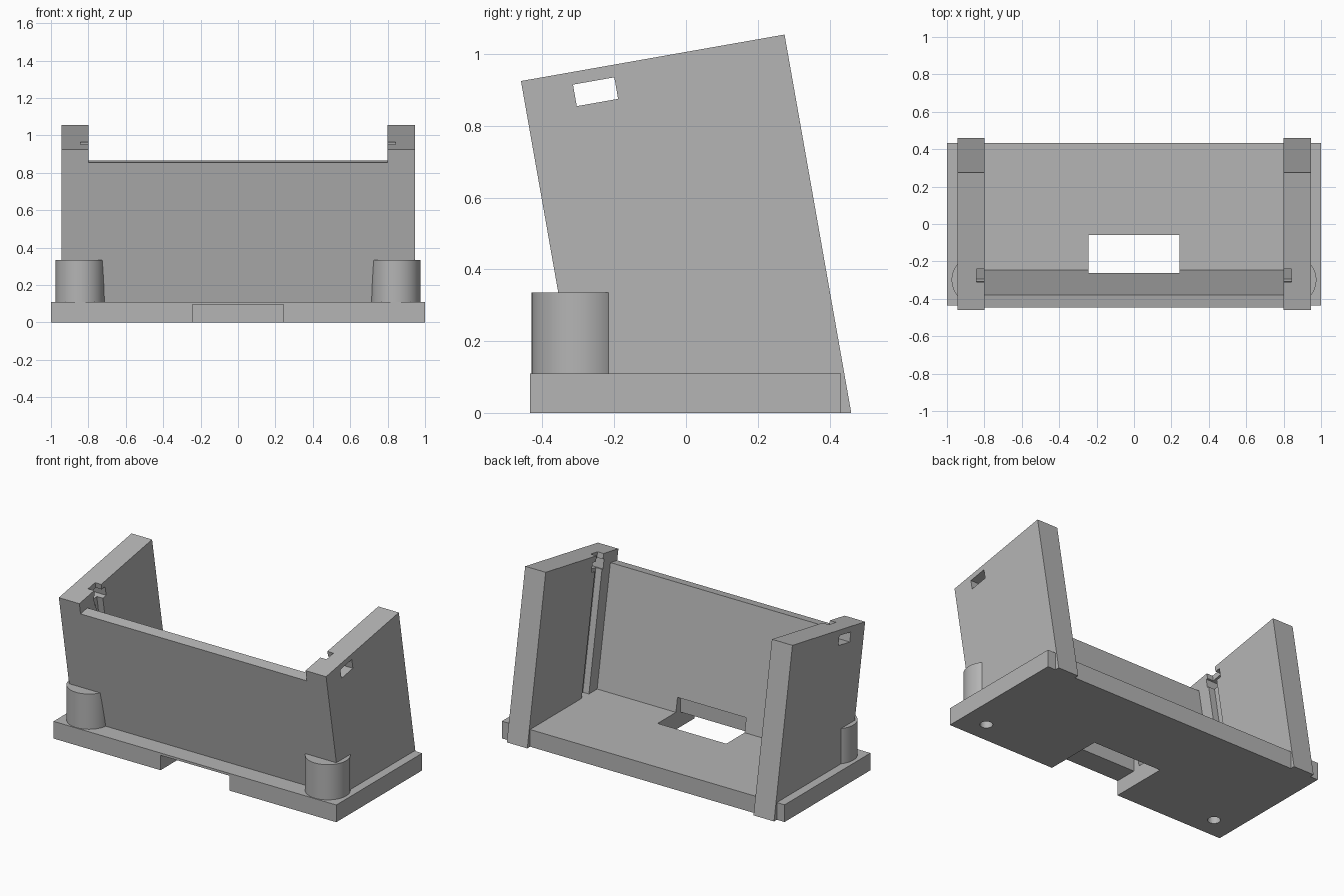
import bpy, bmesh, math
from mathutils import Matrix

old = bpy.data.objects.get("Cube")
if old:
    bpy.data.objects.remove(old, do_unlink=True)

GREY = (0.46, 0.46, 0.46, 1)
mat = bpy.data.materials.new("matte grey")
mat.use_nodes = True
mat.diffuse_color = GREY
mat.node_tree.nodes["Principled BSDF"].inputs["Base Color"].default_value = GREY

TILT = math.radians(10)
C, S = math.cos(TILT), math.sin(TILT)
INNER, OUTER = 0.8, 0.945      # side wall faces
FLOOR = 0.11                   # top of the base plate
DEPTH = 0.746                  # wall depth across the tilt
POST_X, POST_Y, POST_R = 0.844, -0.299, 0.131


def tilted(u, d):
    """Point u behind the leaning front face and d below its top edge."""
    return (-0.46 + C * u + S * d, 0.925 + S * u - C * d)


def at_height(u, z):
    return tilted(u, (0.925 + S * u - z) / C)


def finish(bm, name):
    bmesh.ops.recalc_face_normals(bm, faces=bm.faces)
    mesh = bpy.data.meshes.new(name)
    bm.to_mesh(mesh)
    bm.free()
    mesh.materials.append(mat)
    ob = bpy.data.objects.new(name, mesh)
    bpy.context.collection.objects.link(ob)
    return ob


def prism(name, profile, x0, x1):
    """Extrude a side profile of (y, z) points along x."""
    bm = bmesh.new()
    face = bm.faces.new([bm.verts.new((x0, y, z)) for y, z in profile])
    ext = bmesh.ops.extrude_face_region(bm, geom=[face])
    moved = [g for g in ext["geom"] if isinstance(g, bmesh.types.BMVert)]
    bmesh.ops.translate(bm, verts=moved, vec=(x1 - x0, 0, 0))
    return finish(bm, name)


def box(name, x0, x1, y0, y1, z0, z1):
    return prism(name, [(y0, z0), (y1, z0), (y1, z1), (y0, z1)], x0, x1)


def cylinder(name, x, y, r, z0, z1):
    bm = bmesh.new()
    bmesh.ops.create_cone(bm, cap_ends=True, segments=64, radius1=r, radius2=r,
                          depth=z1 - z0,
                          matrix=Matrix.Translation((x, y, (z0 + z1) / 2)))
    return finish(bm, name)


def cut(ob, cutters):
    for c in cutters:
        mod = ob.modifiers.new("cut", "BOOLEAN")
        mod.operation, mod.solver, mod.object = "DIFFERENCE", "EXACT", c
        bpy.context.view_layer.objects.active = ob
        bpy.ops.object.modifier_apply(modifier=mod.name)


# Main parts
base = box("base_plate", -1, 1, -0.435, 0.432, 0, FLOOR)
panel = prism("front_panel", [tilted(0, 0.071), tilted(0.07, 0.071),
                              at_height(0.07, 0.1), at_height(0, 0.1)],
              -INNER, INNER)

# Cable notch under the front and its opening up behind the panel
notch = box("notch_cutter", -0.243, 0.243, -0.6, -0.06, -0.1, 0.095)
opening = box("opening_cutter", -0.243, 0.243, -0.29, -0.06, -0.1, 0.2)
# Space between the walls, used to trim the posts
cavity = prism("cavity_cutter", [tilted(0.04, 0), tilted(0.9, 0),
                                 at_height(0.9, FLOOR - 0.05),
                                 at_height(0.04, FLOOR - 0.05)], -INNER, INNER)
cutters = [notch, opening, cavity]
cut(base, [notch, opening])
cut(panel, [opening])

for side, sx in (("left", 1), ("right", -1)):
    wall = prism(side + "_side_wall",
                 [tilted(0, 0), tilted(DEPTH, 0), at_height(DEPTH, 0), at_height(0, 0)],
                 sx * INNER, sx * OUTER)
    post = cylinder(side + "_post", sx * POST_X, POST_Y, POST_R, 0.05, 0.335)
    # Sliding groove, latch window and screw hole
    groove = prism("groove_cutter", [tilted(0.152, -0.1), tilted(0.224, -0.1),
                                     at_height(0.224, FLOOR), at_height(0.152, FLOOR)],
                   sx * 0.7, sx * 0.843)
    window = prism("window_cutter", [tilted(0.141, 0.035), tilted(0.258, 0.035),
                                     tilted(0.258, 0.096), tilted(0.141, 0.096)],
                   sx * 0.7, sx * 1.1)
    hole = cylinder("screw_hole_cutter", sx * POST_X, POST_Y, 0.037, -0.1, 0.25)
    cut(wall, [groove, window, hole])
    cut(post, [cavity, groove, hole])
    cut(base, [hole])
    cutters += [groove, window, hole]
    # Smooth the round post, keeping its rims sharp
    bpy.ops.object.select_all(action="DESELECT")
    post.select_set(True)
    bpy.context.view_layer.objects.active = post
    bpy.ops.object.shade_smooth_by_angle(angle=math.radians(30))

for c in cutters:
    bpy.data.objects.remove(c, do_unlink=True)
